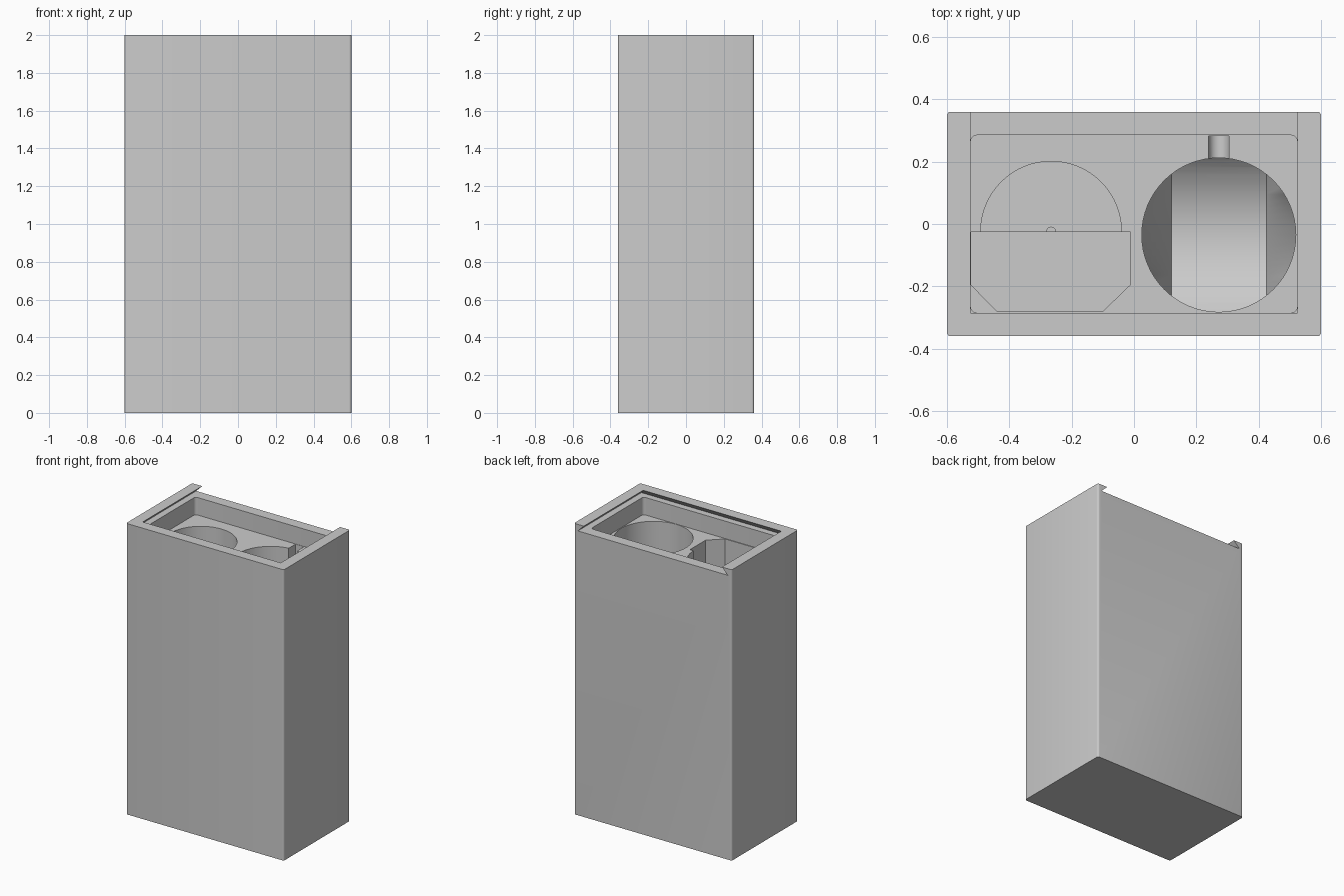
import bpy, bmesh
from math import cos, sin, pi, sqrt

if "Cube" in bpy.data.objects:
    bpy.data.objects.remove(bpy.data.objects["Cube"])

gray = bpy.data.materials.new("light_gray")
gray.use_nodes = True
gray.diffuse_color = (0.6, 0.6, 0.6, 1)
gray.node_tree.nodes["Principled BSDF"].inputs["Base Color"].default_value = (0.6, 0.6, 0.6, 1)


def loft(name, sections):
    """Closed solid through rings of matching points."""
    bm = bmesh.new()
    rings = [[bm.verts.new(p) for p in s] for s in sections]
    n = len(rings[0])
    for a, b in zip(rings, rings[1:]):
        for i in range(n):
            j = (i + 1) % n
            bm.faces.new((a[i], a[j], b[j], b[i]))
    bm.faces.new(rings[0][::-1])
    bm.faces.new(rings[-1])
    bmesh.ops.recalc_face_normals(bm, faces=bm.faces)
    mesh = bpy.data.meshes.new(name)
    bm.to_mesh(mesh)
    bm.free()
    mesh.materials.append(gray)
    ob = bpy.data.objects.new(name, mesh)
    bpy.context.collection.objects.link(ob)
    return ob


def prism(name, outline, z0, z1):
    return loft(name, [[(x, y, z) for x, y in outline] for z in (z0, z1)])


def rect(x0, x1, y0, y1):
    return [(x0, y0), (x1, y0), (x1, y1), (x0, y1)]


def rounded(hx, hy, r, steps=5):
    """Rounded rectangle centred on the origin."""
    pts = []
    for k, (sx, sy) in enumerate([(1, 1), (-1, 1), (-1, -1), (1, -1)]):
        for i in range(steps):
            a = pi / 2 * (k + i / (steps - 1))
            pts.append((sx * (hx - r) + r * cos(a), sy * (hy - r) + r * sin(a)))
    return pts


def circle(cx, cy, r, n=64):
    return [(cx + r * cos(2 * pi * i / n), cy + r * sin(2 * pi * i / n)) for i in range(n)]


def combine(ob, tool, operation="DIFFERENCE"):
    mod = ob.modifiers.new("cut", "BOOLEAN")
    mod.operation, mod.solver, mod.object = operation, "EXACT", tool
    bpy.context.view_layer.objects.active = ob
    bpy.ops.object.modifier_apply(modifier=mod.name)
    bpy.data.objects.remove(tool)


FLOOR, RAIL = 1.835, 1.955

# Outer block
body = prism("case_body", rounded(0.6, 0.36, 0.012), 0, 2)

# Dovetail track for a sliding lid, open at the back
track = []
for z in (RAIL, 2.02):
    d = z - RAIL
    track.append([(x, y, z) for x, y in rect(-0.57 + d, 0.57 - d, -0.33 + d, 0.5)])
combine(body, loft("lid_track", track))

# Shallow tray under the lid
combine(body, prism("tray", rounded(0.524, 0.285, 0.02), FLOOR, 1.98))

# Left compartment: round well, pin hole and deeper chamfered slot
combine(body, prism("round_well", circle(-0.266, -0.025, 0.226), 1.0, 1.9))
combine(body, prism("pin_hole", circle(-0.266, -0.025, 0.015, 16), 0.9, 1.1))
slot = [(-0.523, -0.025), (-0.523, -0.195), (-0.44, -0.28),
        (-0.1, -0.28), (-0.012, -0.195), (-0.012, -0.025)]
combine(body, prism("chamfered_slot", slot, 0.2, 1.9))

# Right compartment: round well with a scooped floor and steep ends
scoop = []
for i in range(25):
    y = -0.26 + 0.52 * i / 24
    z = 0.3 + 0.34 - sqrt(0.34 ** 2 - y * y)
    ring = [(0.0, 1.9), (0.0, z + 0.48), (0.12, z), (0.425, z), (0.54, z + 0.48), (0.54, 1.9)]
    scoop.append([(x, y - 0.035, h) for x, h in ring])
well = prism("scooped_well", circle(0.272, -0.035, 0.247), 0.1, 1.88)
combine(well, loft("scoop_floor", scoop), "INTERSECT")
combine(body, well)

# Narrow channel behind the right well, rounded at the bottom
arc = [(0.272 + 0.033 * cos(pi + pi * i / 12), 1.65 + 0.033 * sin(pi + pi * i / 12)) for i in range(13)]
arc += [(0.305, 1.9), (0.239, 1.9)]
combine(body, loft("channel", [[(x, y, z) for x, z in arc] for y in (0.1, 0.283)]))

# Smooth the round walls, keep the corners crisp
bpy.ops.object.select_all(action="DESELECT")
body.select_set(True)
bpy.context.view_layer.objects.active = body
bpy.ops.object.shade_smooth_by_angle(angle=pi / 6)
